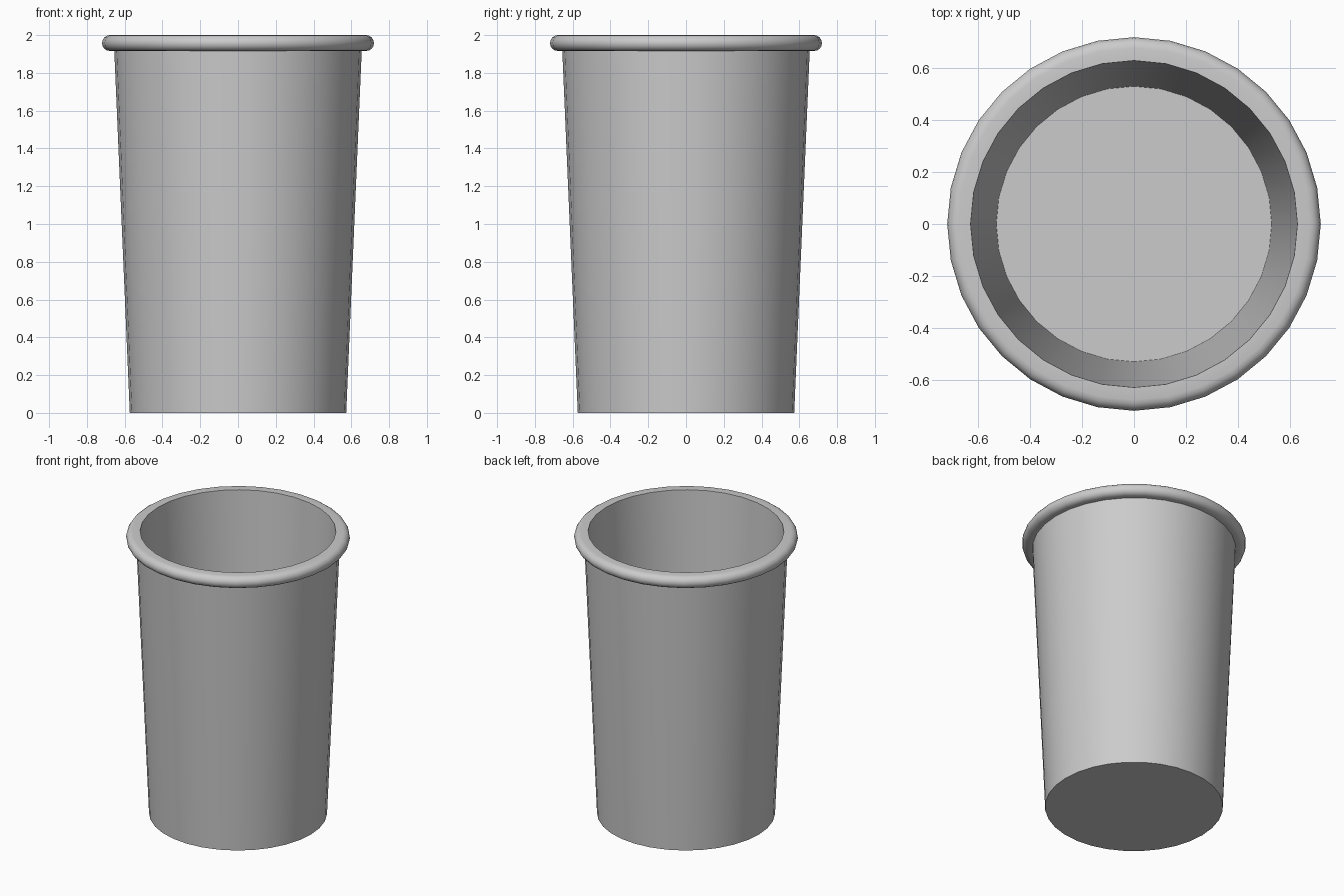
import bpy, bmesh
from math import sin, cos, pi, radians

SIDES = 32

cube = bpy.data.objects.get("Cube")
if cube:
    bpy.data.objects.remove(cube, do_unlink=True)

grey = bpy.data.materials.new("plain_grey")
grey.use_nodes = True
colour = (0.6, 0.6, 0.6, 1)
grey.diffuse_color = colour
grey.node_tree.nodes["Principled BSDF"].inputs["Base Color"].default_value = colour


def lathe(name, profile):
    """Turn a (radius, height) profile around z; radius 0 closes to a pole."""
    bm = bmesh.new()
    rings = [[bm.verts.new((r * cos(2 * pi * i / SIDES), r * sin(2 * pi * i / SIDES), z))
              for i in range(SIDES)] for r, z in profile]
    for low, high in zip(rings, rings[1:]):
        for i in range(SIDES):
            j = (i + 1) % SIDES
            bm.faces.new((low[i], low[j], high[j], high[i]))
    # Close the underside and the inner floor
    bm.faces.new(list(reversed(rings[0])))
    bm.faces.new(rings[-1])
    bmesh.ops.recalc_face_normals(bm, faces=bm.faces)
    mesh = bpy.data.meshes.new(name)
    bm.to_mesh(mesh)
    bm.free()
    mesh.materials.append(grey)
    obj = bpy.data.objects.new(name, mesh)
    bpy.context.collection.objects.link(obj)
    bpy.ops.object.select_all(action="DESELECT")
    obj.select_set(True)
    bpy.context.view_layer.objects.active = obj
    bpy.ops.object.shade_smooth_by_angle(angle=radians(35))
    return obj


# Rolled rim: half-round outer bead, flat on top
bead = 0.042
rim = [(0.678 + bead * cos(a), 2 - bead + bead * sin(a))
       for a in (pi * (k / 8 - 0.5) for k in range(9))]

# Tapered outer wall, rim, inner wall and floor in one closed skin
cup = [(0.573, 0), (0.655, 2 - 2 * bead)] + rim + [(0.63, 2), (0.531, 0.04)]
lathe("cup", cup)
